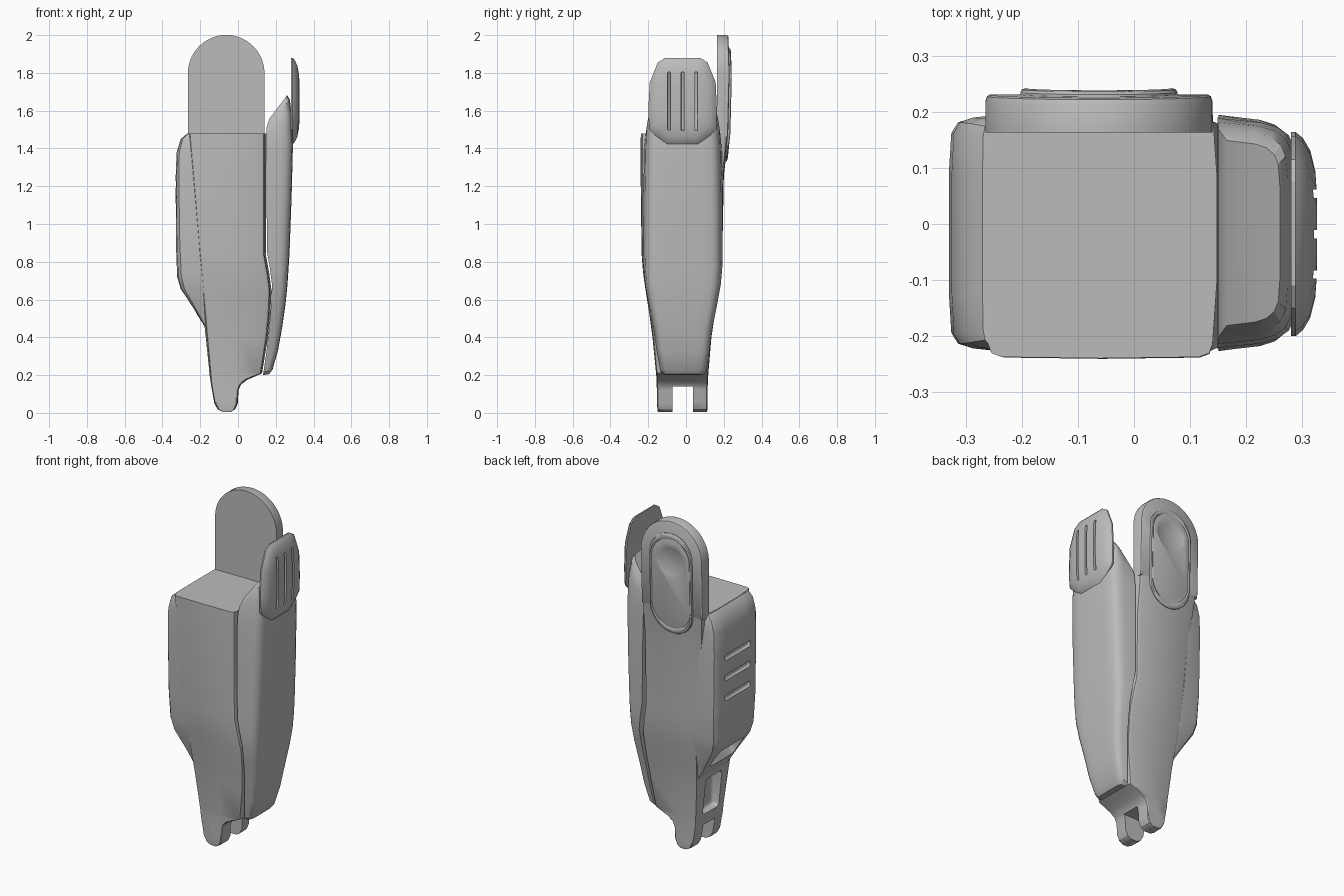
import bpy, bmesh, math
from mathutils import Vector, Matrix

if "Cube" in bpy.data.objects:
    bpy.data.objects.remove(bpy.data.objects["Cube"], do_unlink=True)

grey = bpy.data.materials.new("plain grey")
grey.use_nodes = True
grey.diffuse_color = (0.5, 0.5, 0.5, 1)
grey.node_tree.nodes["Principled BSDF"].inputs["Base Color"].default_value = (0.5, 0.5, 0.5, 1)


def finish(name, bm):
    bmesh.ops.recalc_face_normals(bm, faces=bm.faces)
    mesh = bpy.data.meshes.new(name)
    bm.to_mesh(mesh)
    bm.free()
    mesh.materials.append(grey)
    ob = bpy.data.objects.new(name, mesh)
    bpy.context.collection.objects.link(ob)
    return ob


def skin(name, loops):
    """Join matching closed loops into one capped solid."""
    bm = bmesh.new()
    rings = [[bm.verts.new(p) for p in loop] for loop in loops]
    n = len(rings[0])
    for a, b in zip(rings, rings[1:]):
        for i in range(n):
            j = (i + 1) % n
            bm.faces.new((a[i], a[j], b[j], b[i]))
    bm.faces.new(rings[0])
    bm.faces.new(rings[-1])
    return finish(name, bm)


def loft(name, half, levels):
    """Levels: inner x, inner z, outer x, outer z, y centre, half width."""
    section = half + [(f, -g) for f, g in reversed(half)]
    return skin(name, [[(x0 + f * (x1 - x0), yc + g * hw, z0 + f * (z1 - z0))
                        for f, g in section] for x0, z0, x1, z1, yc, hw in levels])


def plate(name, outline, centre, rings, place):
    """Rings: scale of the outline about its centre, height off the base."""
    cu, cv = centre
    return skin(name, [[place(cu + s * (u - cu), cv + s * (v - cv), h)
                        for u, v in outline] for s, h in rings])


def cut(target, centre, size, bevel=0.0, tilt=0.0):
    bm = bmesh.new()
    bmesh.ops.create_cube(bm, size=1)
    bmesh.ops.scale(bm, vec=size, verts=bm.verts)
    if bevel:
        bmesh.ops.bevel(bm, geom=bm.edges[:], offset=bevel, segments=3,
                        profile=0.5, affect='EDGES')
    bmesh.ops.rotate(bm, matrix=Matrix.Rotation(tilt, 3, 'Y'), verts=bm.verts)
    bmesh.ops.translate(bm, vec=centre, verts=bm.verts)
    subtract(target, finish("cutter", bm))


def subtract(target, cutter):
    cutter.hide_render = True
    mod = target.modifiers.new("cut", 'BOOLEAN')
    mod.operation = 'DIFFERENCE'
    mod.solver = 'EXACT'
    mod.object = cutter
    bpy.context.view_layer.objects.active = target
    bpy.ops.object.modifier_apply(modifier=mod.name)
    bpy.data.objects.remove(cutter, do_unlink=True)


# Core of the lower leg, narrowing to a rounded ankle
core_half = [(-.02, .4), (0, .9), (.015, .97), (.06, 1), (.5, 1.01),
             (.94, 1), (.985, .97), (1, .9), (1.02, .4)]
core_levels = [  # z, left x, right x, front y, back y
    (.005, -.08, -.04, -.148, .11), (.018, -.105, -.018, -.15, .112),
    (.05, -.123, -.003, -.152, .112), (.12, -.135, .0, -.153, .113),
    (.15, -.14, .013, -.154, .114), (.175, -.143, .045, -.155, .115),
    (.195, -.145, .09, -.156, .116), (.21, -.147, .122, -.157, .117),
    (.4, -.165, .152, -.176, .133), (.52, -.176, .164, -.192, .151),
    (.65, -.188, .17, -.212, .172), (.74, -.195, .158, -.225, .184),
    (.84, -.205, .14, -.233, .19), (1.25, -.24, .14, -.238, .198),
    (1.4, -.253, .14, -.238, .214), (1.48, -.26, .14, -.237, .222)]
core = loft("leg_core", core_half,
            [(a, z, b, z, (f + k) / 2, (k - f) / 2) for z, a, b, f, k in core_levels])
cut(core, (-.06, -.017, .04), (.6, .11, .2))
cut(core, (-.17, -.017, .32), (.12, .15, .22), .02)

# Outer shells: shared rounded cross-section
shin_half = [(0, 1), (.55, .96), (.75, .92), (.89, .85), (.97, .74), (1, .5)]
shin = loft("shin_shell", shin_half, [
    (.132, .2, .165, .205, -.013, .1), (.135, .215, .183, .23, -.013, .12),
    (.15, .32, .212, .33, -.015, .138), (.165, .45, .235, .46, -.016, .156),
    (.176, .58, .252, .58, -.016, .182), (.18, .68, .262, .68, -.016, .2),
    (.168, .77, .268, .77, -.016, .208), (.154, .85, .273, .85, -.016, .21),
    (.151, 1.15, .284, 1.15, -.016, .21), (.149, 1.4, .291, 1.42, -.016, .205),
    (.149, 1.47, .285, 1.58, -.016, .198), (.151, 1.51, .274, 1.66, -.016, .185),
    (.165, 1.555, .26, 1.682, -.016, .165)])

calf_half = [(0, 1), (.6, .97), (.85, .93), (.96, .84), (1, .5)]
calf = loft("calf_shell", calf_half, [
    (-.14, .45, -.175, .455, -.018, .15), (-.155, .55, -.235, .55, -.018, .165),
    (-.17, .66, -.303, .655, -.018, .19), (-.175, .73, -.322, .72, -.017, .2),
    (-.19, .9, -.329, .9, -.016, .21), (-.22, 1.25, -.33, 1.25, -.016, .212),
    (-.23, 1.37, -.325, 1.38, -.016, .212), (-.235, 1.44, -.303, 1.45, -.016, .21),
    (-.24, 1.479, -.27, 1.478, -.016, .205)])
for z in (1.21, 1.09, .97):
    cut(calf, (-.33, -.016, z), (.03, .24, .035), .012)
cut(calf, (-.262, -.018, .575), (.12, .23, .17), .02, math.radians(29))


# Rounded back tongue that rises above the core
def back_y(z):
    return min(.2 + .104 * (z - 1.25), .232 - .03 * max(0, z - 1.75))


def arc(cx, cz, r, start, end, steps=16):
    return [(cx + r * math.cos(a), cz + r * math.sin(a))
            for a in (math.radians(start + (end - start) * i / steps)
                      for i in range(steps + 1))]


tongue_outline = [(-.265, 1.46), (.14, 1.46)] + arc(-.0625, 1.798, .2025, 0, 180, 32)
tongue = plate("back_tongue", tongue_outline, (-.0625, 1.73),
               [(1, None), (1, -.012), (.985, -.003), (.96, 0)],
               lambda x, z, h: (x, .163 if h is None else back_y(z) + h, z))

# Raised oval pad with a shallow thumb dish
pad_outline = arc(-.0625, 1.47, .14, 180, 360) + arc(-.0625, 1.79, .14, 0, 180)
pad = plate("oval_pad", pad_outline, (-.0625, 1.63),
            [(1, -.02), (1, .004), (.98, .009), (.93, .011), (.89, .006), (.85, .008)],
            lambda x, z, h: (x, back_y(z) + h, z))
for part in (tongue, pad):
    bm = bmesh.new()
    bmesh.ops.create_uvsphere(bm, u_segments=64, v_segments=48, radius=.3)
    bmesh.ops.translate(bm, vec=(-.0625, .521, 1.76), verts=bm.verts)
    subtract(part, finish("cutter", bm))

# Eight-sided knee guard with three vertical slots
knee_outline = [(-.11, 1.88), (-.15, 1.855), (-.192, 1.75), (-.2, 1.6), (-.195, 1.5),
                (-.17, 1.475), (-.1, 1.42), (.065, 1.42), (.135, 1.475), (.16, 1.5),
                (.164, 1.6), (.157, 1.75), (.115, 1.855), (.075, 1.88)]
knee = plate("knee_guard", knee_outline, (-.018, 1.65),
             [(1, 0), (1, .008), (.94, .021), (.82, .034), (.62, .043), (.4, .046)],
             lambda y, z, h: (.28 + h, y, z))
for y in (-.09, -.018, .054):
    cut(knee, (.33, y, 1.65), (.04, .015, .31), .004)

# Smooth surfaces with crisp edges
bpy.ops.object.select_all(action='DESELECT')
for ob in (core, shin, calf, tongue, pad, knee):
    ob.select_set(True)
bpy.context.view_layer.objects.active = core
bpy.ops.object.shade_smooth_by_angle(angle=math.radians(32))
